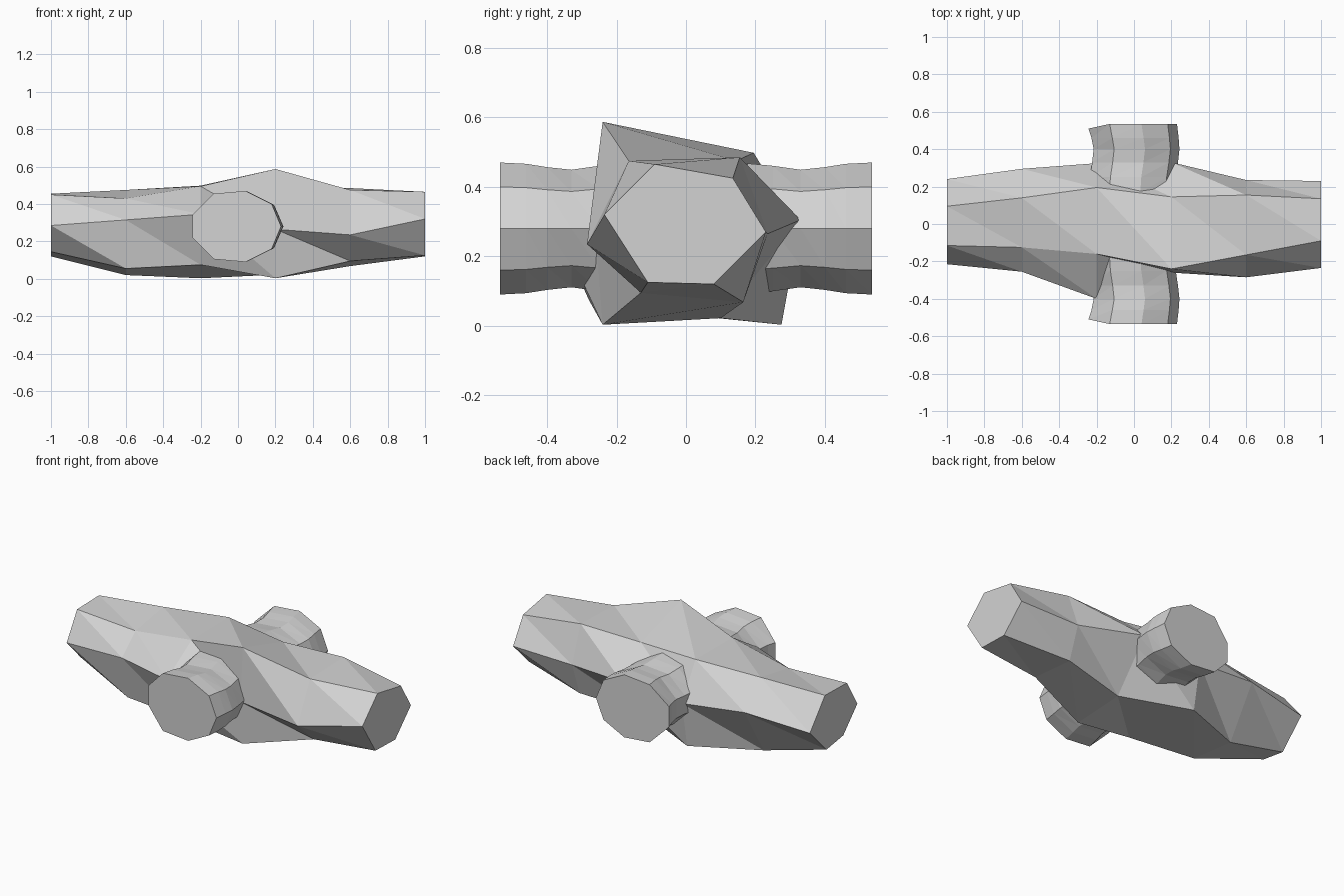
import bpy, bmesh

if "Cube" in bpy.data.objects:
    bpy.data.objects.remove(bpy.data.objects["Cube"])

grey = bpy.data.materials.new("light_grey")
grey.diffuse_color = (0.65, 0.65, 0.65, 1)
grey.use_nodes = True
grey.node_tree.nodes["Principled BSDF"].inputs["Base Color"].default_value = grey.diffuse_color


def loft(name, rings):
    """Skin equal-sized rings of points into a closed, flat-shaded body."""
    bm = bmesh.new()
    loops = [[bm.verts.new(p) for p in ring] for ring in rings]
    n = len(loops[0])
    for a, b in zip(loops, loops[1:]):
        for i in range(n):
            j = (i + 1) % n
            # every panel is split along the same diagonal
            bm.faces.new((a[i], a[j], b[i]))
            bm.faces.new((a[j], b[j], b[i]))
    bm.faces.new(loops[0])
    bm.faces.new(loops[-1])
    bmesh.ops.recalc_face_normals(bm, faces=bm.faces)
    mesh = bpy.data.meshes.new(name)
    bm.to_mesh(mesh)
    bm.free()
    mesh.materials.append(grey)
    obj = bpy.data.objects.new(name, mesh)
    bpy.context.collection.objects.link(obj)
    return obj


# Main body: irregular six-sided sections (y, z) at stations along x,
# ordered front-top, back-top, back, back-bottom, front-bottom, front
sections = {
    -1.0: [(-.115, .45), (.095, .455), (.24, .28), (.08, .12), (-.08, .145), (-.215, .285)],
    -0.6: [(-.125, .43), (.14, .475), (.295, .32), (.11, .02), (-.20, .055), (-.255, .315)],
    -0.2: [(-.16, .495), (.195, .498), (.325, .28), (.275, .003), (-.28, .075), (-.40, .345)],
    0.2: [(-.24, .587), (.145, .475), (.33, .305), (.10, .022), (-.24, .003), (-.26, .265)],
    0.6: [(-.165, .475), (.155, .485), (.235, .265), (.165, .068), (-.13, .095), (-.285, .235)],
    1.0: [(-.09, .465), (.135, .425), (.23, .27), (.08, .12), (-.11, .125), (-.235, .32)],
}
loft("main_body", [[(x, y, z) for y, z in pts] for x, pts in sections.items()])

# Cross stub: nine-sided bar through the body, gently wavy, same on both sides
upper = [(.18, .12), (.04, .19), (-.13, .175), (-.243, .062)]
outline = [(.23, 0)] + upper + [(x, -z) for x, z in reversed(upper)]
# distance from centre, x shift, x scale, z scale
waves = [(.17, -.005, .97, .99), (.25, 0, .97, .95), (.33, .012, .97, .89),
         (.40, .02, .97, .93), (.46, .012, .985, .98), (.535, 0, 1, 1)]


def stub_ring(side, d, shift, sx, sz):
    ring = []
    for x, z in outline:
        lean = .025 if d > .5 and x < -.2 else 0     # left edge of the end is set back
        ring.append((x * sx + shift, side * (d - lean), .28 + z * sz))
    return ring


rings = [stub_ring(-1, *w) for w in reversed(waves)] + [stub_ring(1, *w) for w in waves]
loft("cross_stub", rings)
